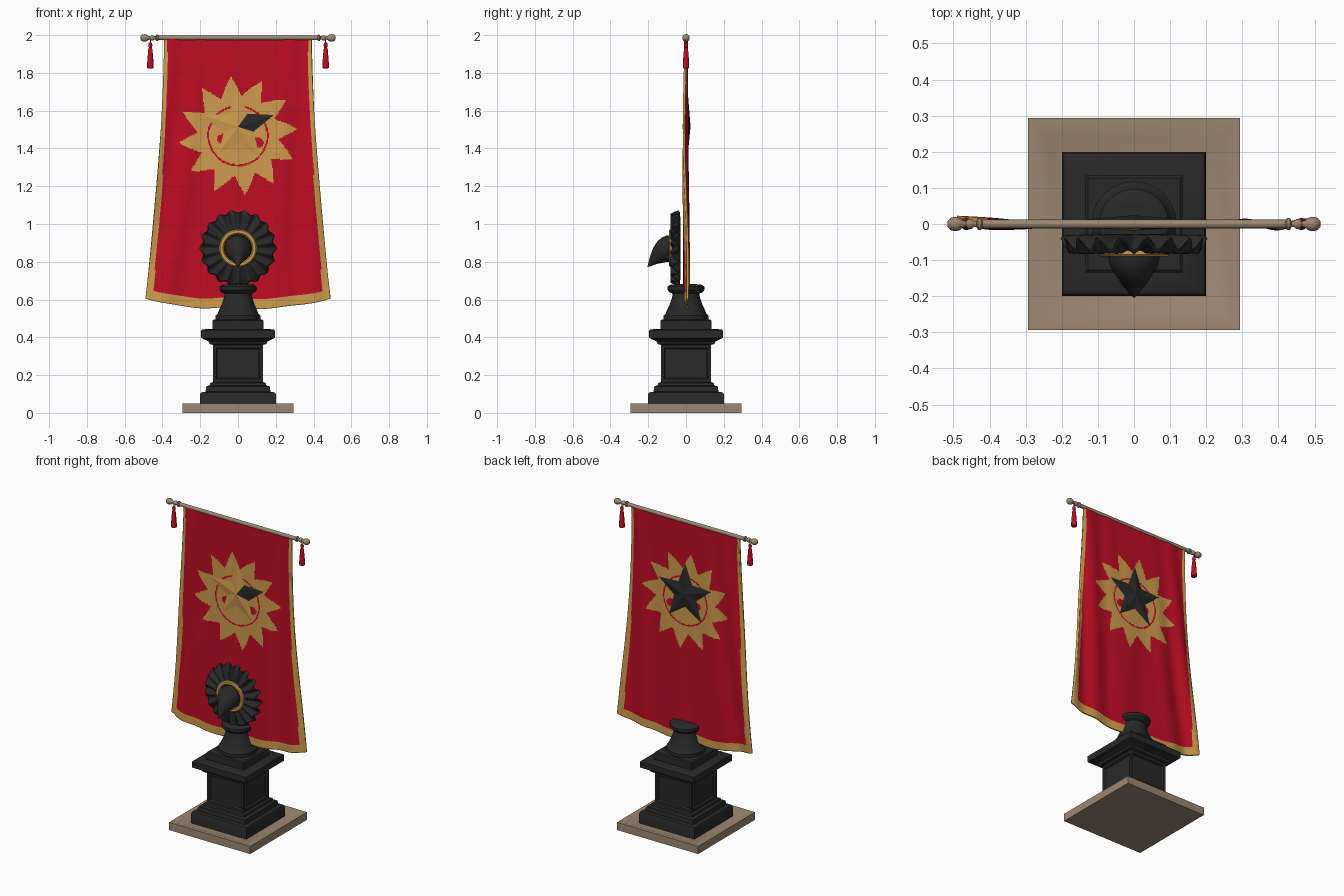
import bpy, bmesh, math
from math import sin, cos, pi

if "Cube" in bpy.data.objects:
    bpy.data.objects.remove(bpy.data.objects["Cube"])

def material(name, rgb):
    m = bpy.data.materials.new(name)
    m.diffuse_color = (*rgb, 1)
    m.use_nodes = True
    m.node_tree.nodes["Principled BSDF"].inputs["Base Color"].default_value = m.diffuse_color
    return m

RED = material("red cloth", (0.52, 0.004, 0.018))
GOLD = material("gold", (0.62, 0.33, 0.075))
BLACK = material("charcoal", (0.022, 0.022, 0.023))
TAN = material("tan wood", (0.34, 0.245, 0.165))

def finish(name, bm, mats, angle=35, recalc=True):
    if recalc:
        bmesh.ops.recalc_face_normals(bm, faces=bm.faces)
    me = bpy.data.meshes.new(name)
    bm.to_mesh(me)
    bm.free()
    for m in mats:
        me.materials.append(m)
    ob = bpy.data.objects.new(name, me)
    bpy.context.collection.objects.link(ob)
    bpy.ops.object.select_all(action='DESELECT')
    ob.select_set(True)
    bpy.context.view_layer.objects.active = ob
    bpy.ops.object.shade_smooth_by_angle(angle=math.radians(angle))
    return ob

def loft(rings, caps=True):
    """Skin a list of point rings that all have the same length."""
    bm = bmesh.new()
    vs = [[bm.verts.new(p) for p in r] for r in rings]
    n = len(vs[0])
    for a, b in zip(vs, vs[1:]):
        for i in range(n):
            bm.faces.new((a[i], a[(i + 1) % n], b[(i + 1) % n], b[i]))
    if caps:
        bm.faces.new(vs[0])
        bm.faces.new(vs[-1])
    return bm

def square(h, z):
    return [(-h, -h, z), (h, -h, z), (h, h, z), (-h, h, z)]

def ring_z(r, z, x=0, n=24):
    return [(x + r * cos(2 * pi * i / n), r * sin(2 * pi * i / n), z) for i in range(n)]

def ring_x(r, x, z, n=16):
    return [(x, r * cos(2 * pi * i / n), z + r * sin(2 * pi * i / n)) for i in range(n)]

def ring_y(rx, rz, y, zc, n=32):
    return [(rx * cos(2 * pi * i / n), y, zc + rz * sin(2 * pi * i / n)) for i in range(n)]

# Floor plate with a shallow sunken middle
finish("floor_plate", loft([square(.294, 0), square(.294, .05), square(.275, .05),
                            square(.235, .035), square(.1, .035)]), [TAN])

# Square pedestal with recessed side panels
prof = [(.2, .035), (.2, .1), (.195, .108), (.172, .112), (.168, .14), (.15, .146), (.147, .158),
        (.133, .163), (.133, .36), (.15, .365), (.155, .378), (.183, .392), (.195, .397), (.195, .437),
        (.188, .442), (.135, .445), (.135, .488), (.128, .494)]
bm = loft([square(h, z) for h, z in prof])
bm.normal_update()
bmesh.ops.recalc_face_normals(bm, faces=bm.faces)
sides = [f for f in bm.faces if .2 < f.calc_center_median().z < .3]
bmesh.ops.inset_individual(bm, faces=sides, thickness=.022, depth=0)
bmesh.ops.inset_individual(bm, faces=sides, thickness=.008, depth=-.012)
finish("pedestal", bm, [BLACK])

# Round flared neck
neck = [(.118, .49), (.118, .515), (.108, .525), (.1, .545), (.086, .575), (.074, .61), (.07, .632),
        (.088, .638), (.097, .65), (.097, .668), (.085, .678), (.05, .682)]
finish("pedestal_neck", loft([ring_z(r, z) for r, z in neck]), [BLACK])

# Pleated rosette
RZ, PLEATS, SEG = .872, 18, 180
def pleat_ring(r, y, amp, scallop):
    out = []
    for i in range(SEG):
        a = 2 * pi * i / SEG
        w = cos(PLEATS * a)
        rr = r + scallop * w
        out.append((rr * cos(a), y + amp * w, RZ + rr * sin(a)))
    return out
finish("rosette", loft([pleat_ring(.06, -.028, 0, 0), pleat_ring(.12, -.034, .005, 0),
                        pleat_ring(.185, -.045, .014, .005), pleat_ring(.196, -.055, .016, .008),
                        pleat_ring(.19, -.065, .016, .007), pleat_ring(.14, -.072, .011, 0),
                        pleat_ring(.1, -.077, .004, 0), pleat_ring(.06, -.078, 0, 0)]), [BLACK], 50)
finish("rosette_ring", loft([ring_y(r, r, y, RZ, 48) for r, y in
                             [(.1, -.06), (.1, -.084), (.094, -.09), (.08, -.09), (.074, -.084), (.074, -.06)]],
                            caps=False), [GOLD])

# Drooping beak at the rosette centre
beak = [(.068, .07, -.07, .87), (.07, .07, -.1, .87), (.062, .068, -.125, .862), (.045, .06, -.15, .85),
        (.03, .047, -.172, .83), (.015, .028, -.19, .803), (.002, .003, -.203, .776)]
finish("rosette_beak", loft([ring_y(*b) for b in beak]), [BLACK], 50)

# Cloth banner: fine grid, colours assigned by position
NX, NZ, TOP, CZ = 150, 220, 1.985, 1.467
def cloth(u, t):
    half = .39 + .1 * t ** 1.6
    x = u * half
    low = .555 + .05 * abs(u) ** 3 + .008 * sin(9 * u + 2.2) * (1 - abs(u))
    z = TOP + (low - TOP) * t
    y = .013 * abs(u) ** 2 * sin(16 * u + 5 * t) * min(1, .4 + t) + .004 * t * sin(11 * u)
    return x, y, z

def is_gold(u, t, x, z):
    half = .39 + .1 * t ** 1.6
    if half - abs(x) < .018 + .02 * t ** 1.5 or t > .962:
        return True
    dx, dz = x, z - CZ
    r = math.hypot(dx, dz)
    # twelve curling flames
    k = (math.degrees(math.atan2(dz, dx)) - 8 + 30 * (r - .27)) / 30
    tri = 1 - 2 * abs(k - round(k))
    if r > .215 + .1 * tri ** 1.3:
        return False
    if abs(r - .157) < .005:
        return False
    # worn patches below the star
    return not any(math.hypot((x - a) / .035, (z - b) / .028) < 1 for a, b in ((-.075, 1.45), (.1, 1.43)))

bm = bmesh.new()
grid = [[bm.verts.new(cloth(2 * i / NX - 1, j / NZ)) for i in range(NX + 1)] for j in range(NZ + 1)]
for j in range(NZ):
    for i in range(NX):
        f = bm.faces.new((grid[j][i], grid[j + 1][i], grid[j + 1][i + 1], grid[j][i + 1]))
        u, t = 2 * (i + .5) / NX - 1, (j + .5) / NZ
        x, y, z = cloth(u, t)
        f.material_index = int(is_gold(u, t, x, z))
banner = finish("banner_cloth", bm, [RED, GOLD], 60, recalc=False)
mod = banner.modifiers.new("thickness", 'SOLIDIFY')
mod.thickness = .012
mod.offset = 0

# Faceted stars: charcoal at the back, gold in front with one charcoal arm
def star(name, y0, y1, mats, dark_arm):
    bm = bmesh.new()
    tip = bm.verts.new((0, y1, 1.515))
    ring = []
    for i in range(10):
        a = pi / 2 + i * pi / 5
        r = .2 if i % 2 == 0 else .085
        ring.append(bm.verts.new((r * cos(a), y0, 1.515 + r * sin(a))))
    for i in range(10):
        f = bm.faces.new((tip, ring[i], ring[(i + 1) % 10]))
        if dark_arm and i in (7, 8):
            f.material_index = 1
    bm.faces.new(ring)
    finish(name, bm, mats, 5)
star("back_star", .008, .024, [BLACK], False)
star("front_star", -.0065, -.018, [GOLD, BLACK], True)

# Cross pole with turned ends
half = [(.012, 0), (.012, .42), (.017, .424), (.017, .432), (.009, .436), (.009, .444), (.014, .449),
        (.014, .459), (.008, .465), (.01, .474), (.017, .482), (.02, .495), (.017, .508), (.008, .516)]
rings = [ring_x(r, -x, 1.985) for r, x in reversed(half)] + [ring_x(r, x, 1.985) for r, x in half[1:]]
finish("cross_pole", loft(rings), [TAN], 50)

# Hanging tassels
tassel = [(.003, 1.985), (.003, 1.962), (.009, 1.957), (.011, 1.945), (.007, 1.934), (.011, 1.925),
          (.014, 1.89), (.017, 1.85), (.017, 1.826), (.008, 1.823)]
for side, s in (("left", -1), ("right", 1)):
    finish(side + "_tassel", loft([ring_z(r, z, s * .464, 12) for r, z in tassel]), [RED], 40)
